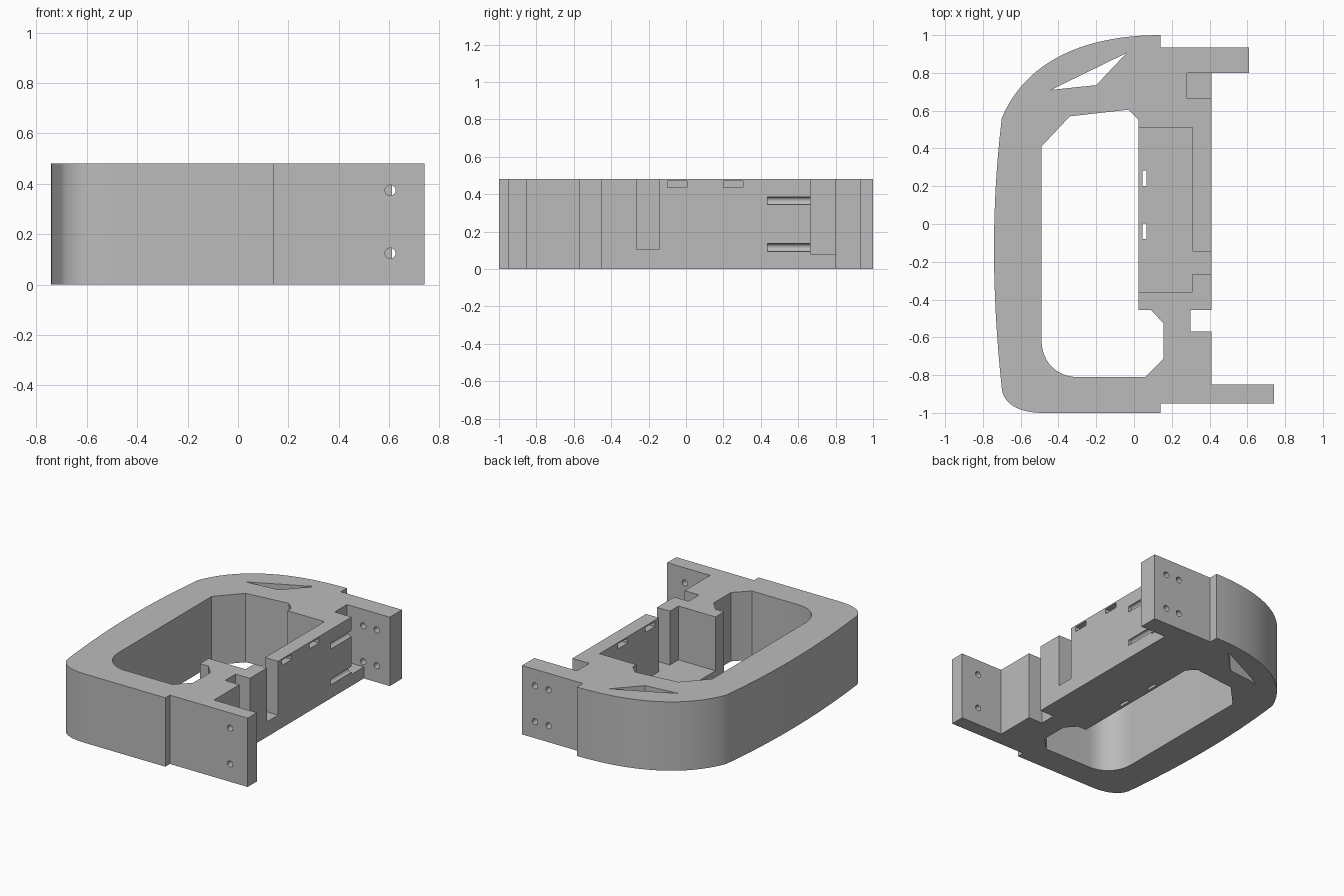
import bpy, bmesh, math
from mathutils import Vector
from mathutils.geometry import interpolate_bezier

cube = bpy.data.objects.get("Cube")
if cube:
    bpy.data.objects.remove(cube, do_unlink=True)

HEIGHT = 0.48
grey = bpy.data.materials.new("plain grey")
grey.use_nodes = True
colour = (0.5, 0.5, 0.5, 1)
grey.diffuse_color = colour
grey.node_tree.nodes["Principled BSDF"].inputs["Base Color"].default_value = colour


def curve(a, b, c, d, steps=16):
    """Points along a cubic curve in plan."""
    pts = interpolate_bezier(*(Vector((*p, 0)) for p in (a, b, c, d)), steps)
    return [(p.x, p.y) for p in pts]


def prism(name, outline, low, high):
    """Extrude a plan outline between two heights."""
    bm = bmesh.new()
    face = bm.faces.new([bm.verts.new((x, y, low)) for x, y in outline])
    result = bmesh.ops.extrude_face_region(bm, geom=[face])
    top = [v for v in result["geom"] if isinstance(v, bmesh.types.BMVert)]
    bmesh.ops.translate(bm, verts=top, vec=(0, 0, high - low))
    bmesh.ops.recalc_face_normals(bm, faces=bm.faces)
    mesh = bpy.data.meshes.new(name)
    bm.to_mesh(mesh)
    bm.free()
    mesh.materials.append(grey)
    obj = bpy.data.objects.new(name, mesh)
    bpy.context.collection.objects.link(obj)
    return obj


def box(name, x0, x1, y0, y1, z0, z1):
    return prism(name, [(x0, y0), (x1, y0), (x1, y1), (x0, y1)], z0, z1)


def bore(name, x, z, y0, y1, radius=0.021):
    """Round hole running front to back."""
    bpy.ops.mesh.primitive_cylinder_add(
        vertices=24, radius=radius, depth=y1 - y0,
        location=(x, (y0 + y1) / 2, z), rotation=(math.pi / 2, 0, 0))
    obj = bpy.context.object
    obj.name = name
    obj.data.materials.append(grey)
    return obj


# Handle frame with mounting tabs
outline = [(0.14, -1), (0.14, -0.95), (0.74, -0.95), (0.74, -0.85),
           (0.41, -0.85), (0.41, -0.57), (0.30, -0.57), (0.30, -0.455),
           (0.41, -0.455), (0.41, 0.80), (0.61, 0.80), (0.61, 0.935),
           (0.14, 0.935)]
outline += curve((0.14, 1), (-0.28, 1), (-0.58, 0.85), (-0.70, 0.56), 24)
outline += curve((-0.70, 0.56), (-0.755, 0.1), (-0.755, -0.35), (-0.70, -0.87))[1:]
outline += curve((-0.70, -0.87), (-0.69, -0.96), (-0.60, -1), (-0.48, -1))[1:]
frame = prism("handle_frame", outline, 0, HEIGHT)

# Grip opening and triangular window
opening = [(-0.49, 0.41), (-0.34, 0.57), (-0.03, 0.605), (0.025, 0.55),
           (0.025, -0.455), (0.09, -0.455), (0.155, -0.525),
           (0.155, -0.715), (0.06, -0.81)]
opening += curve((-0.30, -0.81), (-0.41, -0.81), (-0.49, -0.73), (-0.49, -0.61))
cutters = [
    prism("grip_opening", opening, -0.1, 0.6),
    prism("triangle_window", [(-0.44, 0.71), (-0.20, 0.735), (-0.04, 0.905)], -0.1, 0.6),
    # Pocket, side notch and corner recess
    box("pocket", -0.1, 0.31, -0.36, 0.51, 0.105, 0.6),
    box("side_notch", 0.29, 0.5, -0.265, -0.145, 0.105, 0.6),
    box("corner_recess", 0.28, 0.5, 0.665, 0.80, 0.08, 0.6),
]
# Strap slots in the side wall and pocket floor
for y in (-0.1, 0.2):
    cutters.append(box("wall_slot", 0.28, 0.5, y, y + 0.105, 0.435, 0.47))
for y in (-0.08, 0.2):
    cutters.append(box("floor_slot", 0.045, 0.066, y, y + 0.083, -0.1, 0.2))
# Screw holes; the inner rear pair continues as grooves along the side
for z in (0.115, 0.365):
    cutters.append(bore("rear_inner_hole", 0.405, z, 0.435, 1.1))
    cutters.append(bore("rear_outer_hole", 0.51, z, 0.7, 1.1))
    cutters.append(bore("front_hole", 0.604, z + 0.009, -1.1, -0.8))

for cutter in cutters:
    cutter.hide_render = True
    mod = frame.modifiers.new(cutter.name, "BOOLEAN")
    mod.operation = "DIFFERENCE"
    mod.solver = "EXACT"
    mod.object = cutter

# Bake the cuts and drop the cutters
bpy.context.view_layer.update()
graph = bpy.context.evaluated_depsgraph_get()
baked = bpy.data.meshes.new_from_object(frame.evaluated_get(graph))
frame.modifiers.clear()
frame.data = baked
baked.materials.clear()
baked.materials.append(grey)
for poly in baked.polygons:
    poly.material_index = 0
for cutter in cutters:
    bpy.data.objects.remove(cutter, do_unlink=True)

bpy.ops.object.select_all(action="DESELECT")
frame.select_set(True)
bpy.context.view_layer.objects.active = frame
bpy.ops.object.shade_smooth_by_angle(angle=math.radians(25))
